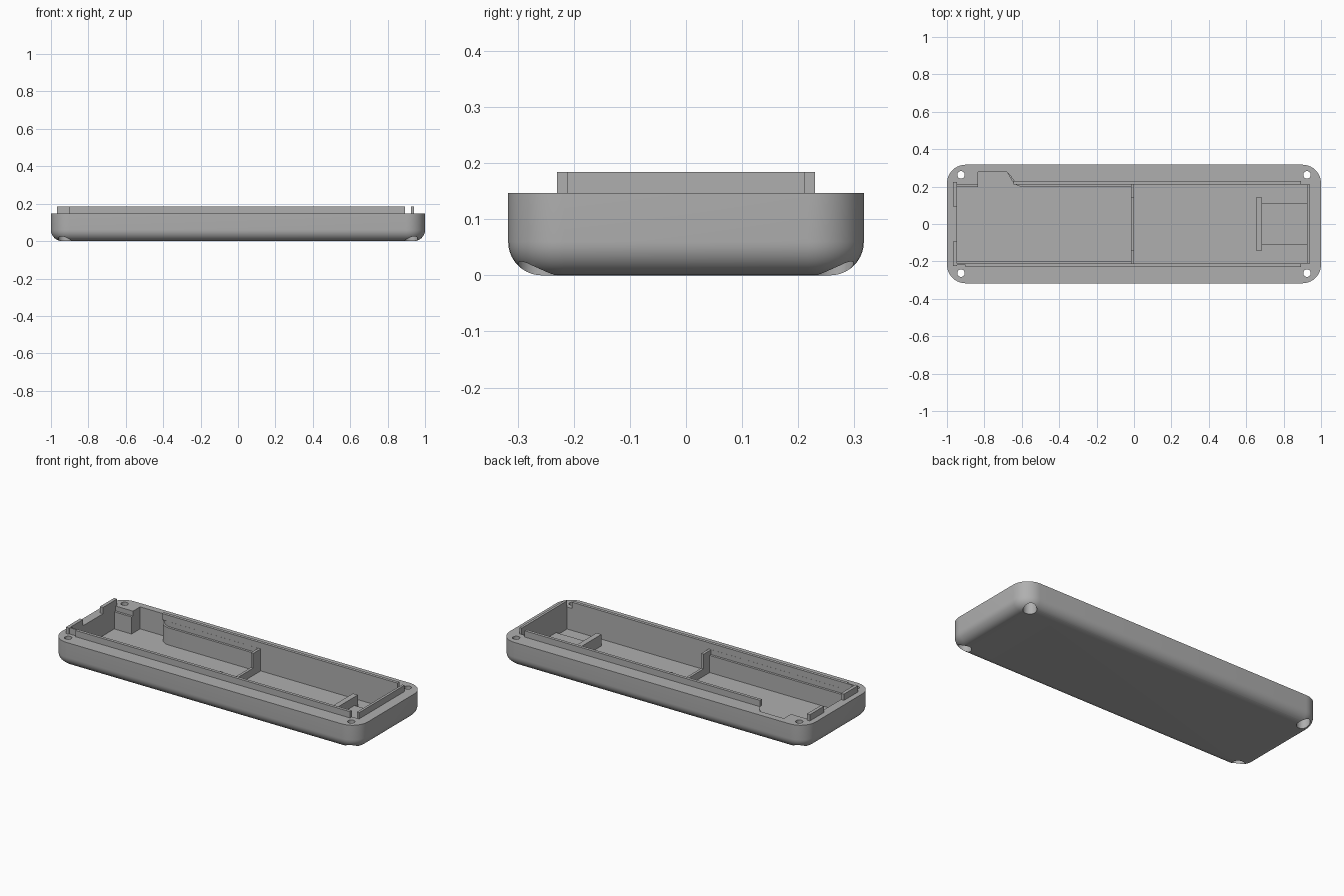
import bpy, bmesh, math

cube = bpy.data.objects.get("Cube")
if cube:
    bpy.data.objects.remove(cube, do_unlink=True)

grey = bpy.data.materials.new("plain grey plastic")
grey.use_nodes = True
COLOUR = (0.43, 0.43, 0.43, 1)
grey.diffuse_color = COLOUR
grey.node_tree.nodes["Principled BSDF"].inputs["Base Color"].default_value = COLOUR

HALF_X, HALF_Y, RIM, LIP_TOP = 1.0, 0.317, 0.147, 0.184
FLOOR, LEDGE = 0.017, 0.118
WIDE, NARROW = 0.212, 0.198          # cavity half widths
LEFT, RIGHT = -0.947, 0.925          # cavity ends
LIP_OUT = 0.23


def loft(name, rings):
    """Closed solid through a stack of equal-sized rings."""
    bm = bmesh.new()
    loops = [[bm.verts.new(p) for p in ring] for ring in rings]
    n = len(loops[0])
    for a, b in zip(loops, loops[1:]):
        for i in range(n):
            j = (i + 1) % n
            bm.faces.new((a[i], a[j], b[j], b[i]))
    bm.faces.new(loops[0][::-1])
    bm.faces.new(loops[-1])
    bmesh.ops.recalc_face_normals(bm, faces=bm.faces)
    mesh = bpy.data.meshes.new(name)
    bm.to_mesh(mesh)
    bm.free()
    mesh.materials.append(grey)
    obj = bpy.data.objects.new(name, mesh)
    bpy.context.collection.objects.link(obj)
    return obj


def prism(name, outline, z0, z1):
    return loft(name, [[(x, y, z) for x, y in outline] for z in (z0, z1)])


def box(name, x0, x1, y0, y1, z0, z1):
    return prism(name, [(x0, y0), (x1, y0), (x1, y1), (x0, y1)], z0, z1)


def circle(cx, cy, r, n=32):
    return [(cx + r * math.cos(t * math.tau / n), cy + r * math.sin(t * math.tau / n))
            for t in range(n)]


def rounded_ring(inset, z, radius=0.1, steps=10):
    r = radius - inset
    pts = []
    for k, (sx, sy) in enumerate([(1, 1), (-1, 1), (-1, -1), (1, -1)]):
        for s in range(steps + 1):
            a = (k + s / steps) * math.pi / 2
            pts.append((sx * (HALF_X - radius) + r * math.cos(a),
                        sy * (HALF_Y - radius) + r * math.sin(a), z))
    return pts


def cut(target, cutter):
    mod = target.modifiers.new("cut", 'BOOLEAN')
    mod.operation, mod.solver, mod.object = 'DIFFERENCE', 'EXACT', cutter
    bpy.context.view_layer.objects.active = target
    bpy.ops.object.modifier_apply(modifier=mod.name)
    bpy.data.objects.remove(cutter, do_unlink=True)


# Outer tray with a filleted lower edge
FILLET = 0.06
rings = []
for s in range(11):
    a = s / 10 * math.pi / 2
    rings.append(rounded_ring(FILLET * (1 - math.sin(a)), FILLET * (1 - math.cos(a))))
rings.append(rounded_ring(0, RIM))
tray = loft("tray", rings)


def cavity(half_left, z0, z1):
    """Cavity outline with a side pocket that sweeps back into the wall."""
    sweep = [(-0.68, 0.278)]
    for s in range(9):
        a = math.radians(205 + 65 * s / 8)
        sweep.append((-0.59 + 0.075 * math.cos(a), half_left + 0.075 * (1 + math.sin(a))))
    outline = [(LEFT, -half_left), (-0.008, -half_left), (-0.008, -WIDE), (RIGHT, -WIDE),
               (RIGHT, WIDE), (-0.008, WIDE), (-0.008, half_left)]
    outline += sweep[::-1] + [(-0.834, 0.278), (-0.834, half_left), (LEFT, half_left)]
    return prism("cavity_cutter", outline, z0, z1)


# Deep cavity, then the wider step above the ledge
cut(tray, cavity(NARROW, FLOOR, 0.3))
cut(tray, cavity(WIDE - 0.0005, LEDGE, 0.3))

# Screw holes with recesses underneath
for sx in (-1, 1):
    for sy in (-1, 1):
        x, y = sx * 0.925, sy * 0.263
        cut(tray, prism("hole_cutter", circle(x, y, 0.02), -0.1, 0.3))
        cut(tray, prism("recess_cutter", circle(x, y, 0.036), -0.1, 0.07))

bpy.ops.object.select_all(action='DESELECT')
tray.select_set(True)
bpy.context.view_layer.objects.active = tray
bpy.ops.object.shade_smooth_by_angle(angle=math.radians(30))

# Raised locating lip around the opening
box("front_lip", -0.90, 0.893, -LIP_OUT, -WIDE, RIM, LIP_TOP)
box("front_lip_corner", LEFT, -0.90, -0.22, -WIDE, RIM, LIP_TOP)
box("back_lip", -0.645, 0.893, WIDE, LIP_OUT, RIM, LIP_TOP)
box("end_lip", RIGHT, 0.94, -WIDE, WIDE, RIM, LIP_TOP)
for side, y0, y1 in (("back", 0.093, 0.225), ("front", -0.225, -0.093)):
    box("split_end_lip_" + side, -0.967, LEFT, y0, y1, RIM, LIP_TOP)

# Divider across the middle, with tall ends
box("divider", -0.016, 0, -WIDE, WIDE, FLOOR, 0.06)
for side, y0, y1 in (("back", 0.142, WIDE), ("front", -WIDE, -0.142)):
    box("divider_post_" + side, -0.016, 0, y0, y1, 0.06, RIM)

# Stop wall and the low pad behind it
box("stop_wall", 0.652, 0.684, -0.142, 0.142, FLOOR, 0.085)
box("low_pad", 0.684, RIGHT, -0.11, 0.11, FLOOR, 0.035)
